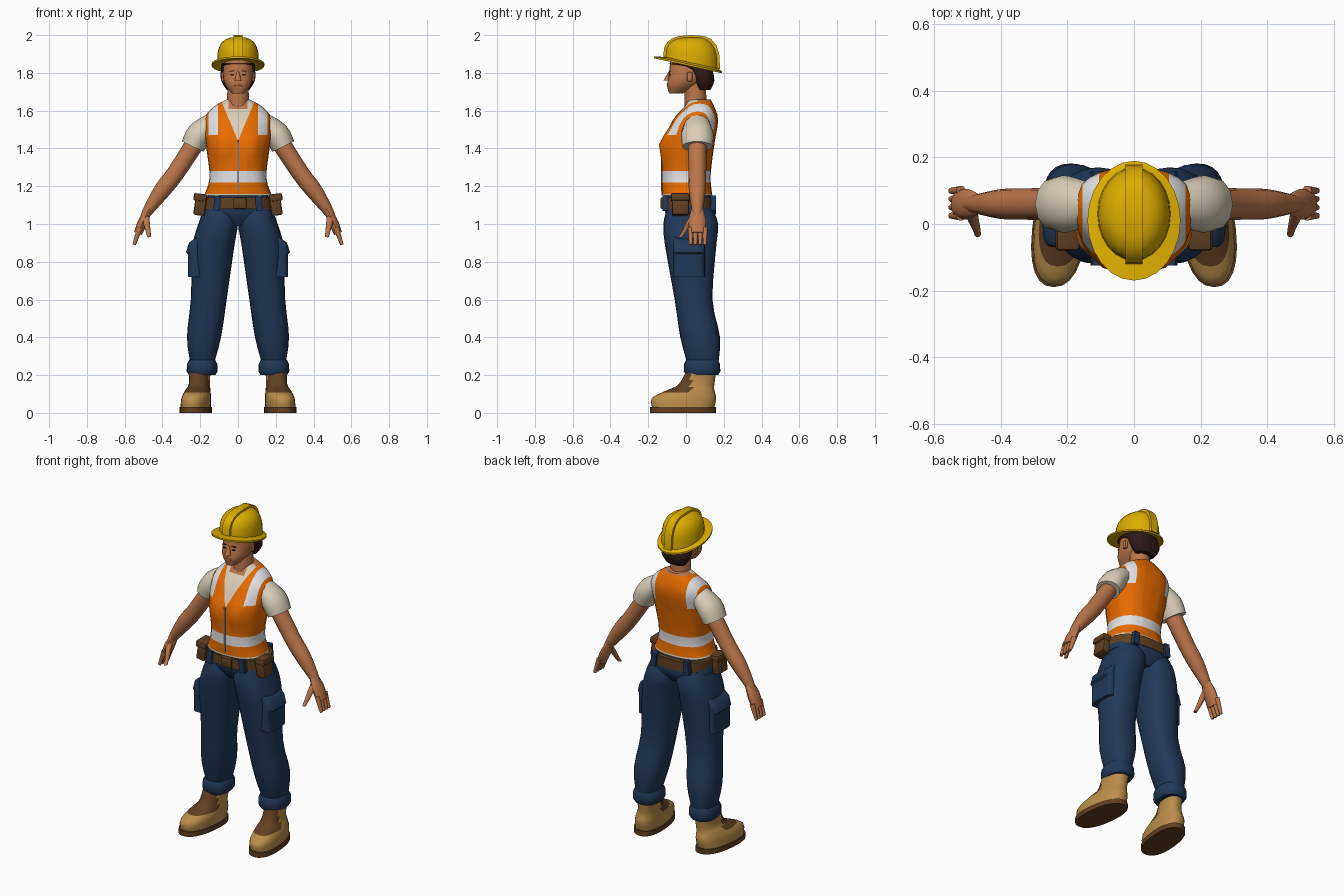
import bpy
import bmesh
from math import sin, cos, pi, exp, radians
from mathutils import Vector, Matrix

if "Cube" in bpy.data.objects:
    bpy.data.objects.remove(bpy.data.objects["Cube"])


def material(name, red, green, blue):
    mat = bpy.data.materials.new(name)
    mat.use_nodes = True
    mat.diffuse_color = (red, green, blue, 1)
    mat.node_tree.nodes["Principled BSDF"].inputs["Base Color"].default_value = mat.diffuse_color
    return mat


YELLOW = material("hat yellow", .72, .42, 0)
SKIN = material("skin", .5, .18, .07)
HAIR = material("dark hair", .03, .01, .01)
ORANGE = material("vest orange", .82, .15, 0)
SILVER = material("reflective silver", .76, .76, .78)
CREAM = material("shirt cream", .7, .62, .48)
DENIM = material("denim blue", .015, .04, .1)
LEATHER = material("brown leather", .12, .05, .015)
TAN = material("boot tan", .5, .27, .07)
ZIP = material("zip grey", .25, .22, .2)


def finish(bm, name, mats, rule=None, mirror=False):
    """Turn a bmesh into a shaded object, optionally mirrored across x."""
    bmesh.ops.recalc_face_normals(bm, faces=bm.faces)
    if rule:
        for face in bm.faces:
            face.material_index = mats.index(rule(face.calc_center_median()))
    mesh = bpy.data.meshes.new(name)
    bm.to_mesh(mesh)
    bm.free()
    for mat in mats:
        mesh.materials.append(mat)
    part = bpy.data.objects.new(name, mesh)
    bpy.context.collection.objects.link(part)
    bpy.ops.object.select_all(action="DESELECT")
    part.select_set(True)
    bpy.context.view_layer.objects.active = part
    bpy.ops.object.shade_smooth_by_angle(angle=radians(40))
    if mirror:
        part.modifiers.new("mirror", "MIRROR")


def bridge(rings):
    """Join rings of points into a capped skin."""
    bm = bmesh.new()
    rings = [[bm.verts.new(point) for point in ring] for ring in rings]
    for low, high in zip(rings, rings[1:]):
        for i in range(len(low)):
            bm.faces.new((low[i - 1], low[i], high[i], high[i - 1]))
    bm.faces.new(rings[0])
    bm.faces.new(rings[-1])
    return bm


def spline(rows, steps):
    """Fill in rows between the key rows along a smooth curve."""
    filled = []
    last = len(rows) - 1
    for i in range(last):
        keys = [rows[min(max(i + k, 0), last)] for k in (-1, 0, 1, 2)]
        for step in range(steps):
            t = step / steps
            filled.append([b + t / 2 * (c - a + t * (2 * a - 5 * b + 4 * c - d + t * (3 * (b - c) + d - a)))
                           for a, b, c, d in zip(*keys)])
    return filled + [rows[-1]]


def power(value, exponent):
    return abs(value) ** exponent * (1 if value > 0 else -1)


def turn(count):
    return [2 * pi * i / count for i in range(count)]


def stack(name, rows, mats, rule=None, mirror=False, warp=None, cuts=(), steps=3, square=.85):
    """Level rounded rings. Row: z, then x range or half width, then y range."""
    rings = []
    for z, *sides, front, back in spline(rows, steps):
        left, right = sides if len(sides) == 2 else (-sides[0], sides[0])
        ring = [Vector(((left + right + (right - left) * power(cos(a), square)) / 2,
                        (front + back + (back - front) * power(sin(a), square)) / 2, z))
                for a in turn(24)]
        rings.append([warp(point) for point in ring] if warp else ring)
    bm = bridge(rings)
    for point, normal in cuts:
        bmesh.ops.bisect_plane(bm, geom=bm.verts[:] + bm.edges[:] + bm.faces[:],
                               plane_co=point, plane_no=normal)
    finish(bm, name, mats, rule, mirror)


def limb(name, keys, mat, y=.06, slant=0, flat=1, mirror=True):
    """Sweep an ellipse along x, z, radius keys, drifting in y by slant."""
    keys = spline(keys, 3)
    last = len(keys) - 1
    rings = []
    for i, (x, z, radius) in enumerate(keys):
        before, after = keys[max(i - 1, 0)], keys[min(i + 1, last)]
        along = Vector((after[0] - before[0], 0, after[1] - before[1])).normalized()
        depth = Vector((0, radius, 0))
        across = along.cross(depth) * flat
        centre = Vector((x, y + slant * i / last, z))
        rings.append([centre + depth * cos(a) + across * sin(a) for a in turn(12)])
    finish(bridge(rings), name, [mat], mirror=mirror)


def box(name, place, size, mat, mirror=True, bevel=.01, tilt=0):
    bm = bmesh.new()
    bmesh.ops.create_cube(bm, size=1, matrix=Matrix.Translation(place)
                          @ Matrix.Rotation(radians(tilt), 4, "Y") @ Matrix.Diagonal((*size, 1)))
    if bevel:
        bmesh.ops.bevel(bm, geom=bm.edges[:], offset=bevel, segments=2, affect="EDGES", profile=.5)
    finish(bm, name, [mat], mirror=mirror)


# Vest over a shirt: cut along the panel edges, then coloured by panel
HEM, BAND_LOW, BAND_HIGH, STRAP_END, SHIRT_TOP, COLLAR = 1.16, 1.22, 1.28, 1.47, 1.61, 1.65
STRAP_IN, STRAP_OUT, THROAT = .105, .155, .05
NECK_POINT, NECK_SLOPE, NECK_BACK = 1.44, .42, .06


def bust(point):
    if point.y < 0:
        offset = (abs(point.x) - .075) ** 2 + (point.z - 1.42) ** 2
        point.y -= .03 * exp(-offset / .004)
    return point


def vest_colour(c):
    side = abs(c.x)
    if c.z < HEM:
        return CREAM
    if c.y < NECK_BACK and side < NECK_SLOPE * (c.z - NECK_POINT):
        return SKIN if c.z > SHIRT_TOP and side < THROAT else CREAM
    if c.z > COLLAR:
        return SKIN
    on_strap = STRAP_IN < side < STRAP_OUT and c.z > STRAP_END
    return SILVER if on_strap or BAND_LOW < c.z < BAND_HIGH else ORANGE


panel_cuts = [((0, 0, z), (0, 0, 1)) for z in (HEM, BAND_LOW, BAND_HIGH, STRAP_END, SHIRT_TOP, COLLAR)]
panel_cuts.append(((0, NECK_BACK, 0), (0, 1, 0)))
for side in (-1, 1):
    panel_cuts += [((side * x, 0, 0), (1, 0, 0)) for x in (STRAP_IN, STRAP_OUT, THROAT)]
    panel_cuts.append(((0, 0, NECK_POINT), (side, 0, -NECK_SLOPE)))
stack("vest", [(1.15, .18, -.13, .14), (1.25, .15, -.13, .13), (1.42, .17, -.12, .15),
               (1.55, .18, -.07, .17), (1.62, .13, -.01, .15), (1.66, .06, .01, .13)],
      [ORANGE, CREAM, SILVER, SKIN], vest_colour, warp=bust, cuts=panel_cuts)
box("zipper", (0, -.128, 1.31), (.012, .01, .27), ZIP, mirror=False, bevel=0)

# Sleeves, arms and hands
limb("sleeve", [(.12, 1.55, .06), (.2, 1.48, .085), (.24, 1.41, .08)], CREAM, flat=.8)
limb("arm", [(.2, 1.47, .05), (.33, 1.27, .047), (.4, 1.18, .045), (.47, 1.08, .03), (.5, 1.03, .02)], SKIN)
limb("palm", [(.46, 1.1, .025), (.5, 1.02, .046), (.53, .95, .04)], SKIN, flat=.55)
for i, finger in enumerate(("index", "middle", "ring", "little")):
    limb(finger + "_finger", [(.52, .98, .015), (.55, .89, .009)], SKIN, y=.025 * (i + 1))
limb("thumb", [(.49, 1.04, .02), (.47, .93, .01)], SKIN, y=.04, slant=-.07)

# Head, face and hair
limb("neck", [(0, 1.6, .06), (0, 1.75, .055)], SKIN, y=.05, mirror=False)
stack("head", [(1.69, .03, -.09, -.02), (1.74, .07, -.1, .07), (1.8, .08, -.09, .13), (1.9, .07, -.08, .13)], [SKIN])
limb("nose", [(0, 1.81, .005), (0, 1.76, .018)], SKIN, y=-.085, slant=-.016, mirror=False)
box("mouth", (0, -.096, 1.73), (.04, .01, .01), SKIN, mirror=False, bevel=.003)
box("eye", (.03, -.087, 1.79), (.018, .009, .007), HAIR, bevel=0)
box("eyebrow", (.03, -.086, 1.81), (.028, .009, .004), HAIR, bevel=0, tilt=5)
box("ear", (.08, .02, 1.78), (.02, .03, .05), SKIN, bevel=.008)
stack("hair", [(1.71, .06, .06, .13), (1.76, .09, .04, .15), (1.82, .09, 0, .14), (1.85, .085, -.1, .14)], [HAIR])

# Hard hat: domed by rule, its brim leaning up at the front
DOME_Y, DOME_Z, DOME_TALL, DOME_LONG, DOME_WIDE = .03, 1.86, .13, .14, .11


def lean(point):
    point.z -= .22 * point.y * min(1, max(0, (DOME_Z + DOME_TALL - point.z) / DOME_TALL))
    return point


def arch(a):
    return power(cos(a), .7), power(sin(a), .7)


hat_rows = [(1.85, .1, -.1, .15), (1.84, .14, -.17, .19), (1.85, .14, -.17, .19)]
for i in range(6):
    out, up = arch(pi / 12 * i)
    hat_rows.append((DOME_Z + DOME_TALL * up, DOME_WIDE * out, DOME_Y - DOME_LONG * out, DOME_Y + DOME_LONG * out))
stack("hard_hat", hat_rows, [YELLOW], warp=lean, steps=1, square=1)
ridge = []
for i in range(11):
    out, up = arch(pi / 10 * i)
    ridge.append([lean(Vector((x, DOME_Y - DOME_LONG * out * scale, DOME_Z + DOME_TALL * up * scale)))
                  for x, scale in ((-.025, .9), (.025, .9), (.025, 1.077), (-.025, 1.077))])
finish(bridge(ridge), "hat_ridge", [YELLOW])

# Trousers with cuffs and cargo pockets
stack("hips", [(1.15, .16, -.11, .13), (1.06, .195, -.11, .16), (.99, .1, -.07, .12)], [DENIM])
stack("trouser_leg", [(1.08, .01, .18, -.1, .14), (1.0, 0, .21, -.12, .17), (.88, .02, .24, -.11, .16),
                      (.6, .06, .25, -.06, .14), (.4, .09, .27, -.03, .18), (.25, .13, .25, .01, .17)],
      [DENIM], mirror=True)
stack("trouser_cuff", [(z, .12 - roll, .26 + roll, -roll, .17 + roll)
                       for z, roll in ((.2, 0), (.22, .012), (.26, .01), (.28, 0))], [DENIM], mirror=True, steps=1)
stack("cargo_pocket", [(z, .18, outer, -.07, .1) for z, outer in
                       ((.72, .265), (.84, .265), (.85, .275), (.9, .26), (.93, .22))],
      [DENIM], mirror=True, steps=1, square=.5)

# Tool belt
stack("belt", [(z, .19, -.125, .16) for z in (1.08, 1.14)], [LEATHER], steps=1)
box("buckle", (.01, -.124, 1.11), (.07, .02, .06), LEATHER, mirror=False, bevel=.005)
for y in (-.11, .145):
    box("belt_loop", (.11, y, 1.11), (.035, .03, .08), DENIM, bevel=0, tilt=-5)
box("pouch", (.2, -.03, 1.1), (.06, .09, .11), LEATHER, tilt=-8)
box("pouch_flap", (.2, -.03, 1.14), (.07, .1, .04), LEATHER, tilt=-8)


# Boots with toes turned out and a leather tongue
def turn_out(point):
    point.x -= .1 * point.y
    return point


def boot_colour(c):
    return LEATHER if c.z > .11 and c.y < .03 else TAN


stack("boot", [(.03, .145, .3, -.18, .15), (.08, .145, .295, -.18, .16), (.12, .15, .28, -.1, .15),
               (.15, .155, .265, -.04, .15), (.22, .155, .265, 0, .16)],
      [TAN, LEATHER], boot_colour, mirror=True, warp=turn_out)
stack("boot_sole", [(z, .14, .305, -.19, .16) for z in (0, .03)], [LEATHER], mirror=True, warp=turn_out, steps=1)
